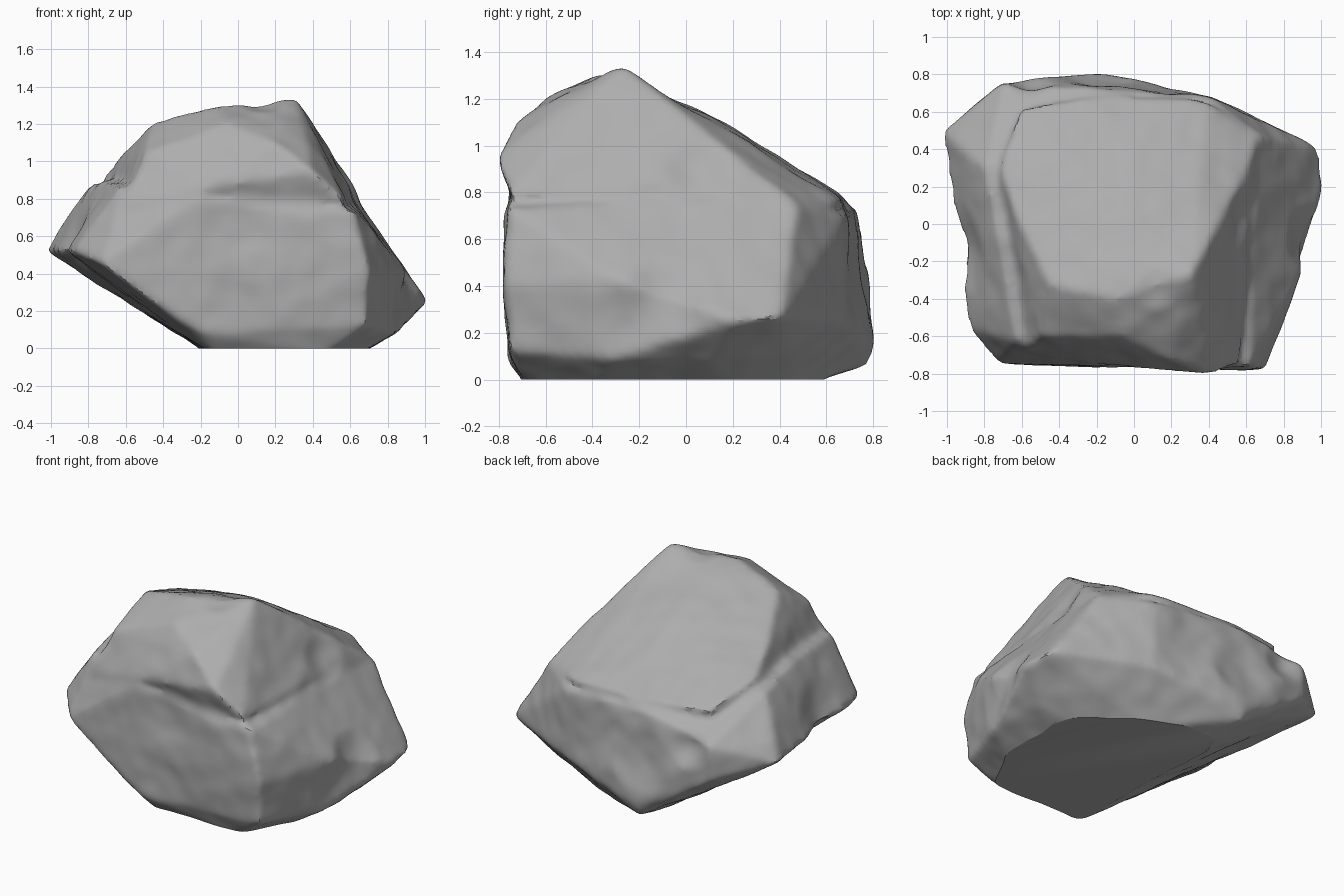
import bpy, bmesh
from mathutils import Vector, noise

cube = bpy.data.objects.get("Cube")
if cube:
    bpy.data.objects.remove(cube, do_unlink=True)

stone = bpy.data.materials.new("grey stone")
stone.use_nodes = True
stone_grey = (0.42, 0.42, 0.42, 1)
stone.diffuse_color = stone_grey
stone.node_tree.nodes["Principled BSDF"].inputs["Base Color"].default_value = stone_grey

# Corners of the upper block: summit, sloping top, front brow and right ledge
summit = [(.31, -.27, 1.345), (-.1, -.4, 1.3), (-.46, -.32, 1.21), (-.06, -.6, 1.21),
          (-.5, -.6, 1.04), (.2, -.73, 1.1), (.4, -.815, .95), (.57, -.75, .79),
          (.61, -.15, .83), (.49, .15, .95), (.61, .3, .88)]
slope = [(-.72, .3, .92), (-.62, 0, 1.05), (-.62, .62, .8), (-.2, .69, .78),
         (.38, .67, .76), (.66, .46, .75), (-.6, -.68, .75), (-.2, -.75, .85)]
core = [(-.3, .3, .3), (.3, .2, .3), (.3, -.6, .4), (-.3, -.6, .4)]

# Corners of the lower block: ground, waist, left shoulder and back
ground = [(-.1, -.66, -.04), (.46, -.68, -.04), (.62, -.4, -.04), (.62, .2, -.04),
          (.3, .46, -.04), (-.14, .44, -.04)]
waist = [(.7, -.78, .4), (.4, -.78, .5), (.68, -.75, .12), (-.2, -.76, .09),
         (-.73, -.75, .45), (-.48, -.76, .27), (-.88, -.56, .52), (-1.03, .5, .52),
         (-.98, .26, .55), (.62, -.76, .74), (.4, -.78, .7), (.64, .1, .77),
         (.88, -.3, .43), (.85, -.3, .09), (.84, .1, .08), (1.015, .22, .25)]
shoulder = [(-.77, -.5, .7), (-.63, -.62, .86), (-.2, -.76, .8), (-.8, .3, .87),
            (-.72, -.1, .9)]
back = [(.98, .41, .27), (.68, .47, .73), (.4, .68, .7), (.42, .68, .25), (-.2, .81, .13),
        (-.2, .77, .06), (-.2, .73, .74), (-.7, .75, .64), (-.72, .74, .42)]


def add_block(bm, corners):
    """Wrap a block of stone tightly round its corners."""
    verts = [bm.verts.new(c) for c in corners]
    hull = bmesh.ops.convex_hull(bm, input=verts)
    loose = {g for g in hull["geom_interior"] + hull["geom_unused"]
             if isinstance(g, bmesh.types.BMVert)}
    bmesh.ops.delete(bm, geom=list(loose), context="VERTS")


bm = bmesh.new()
add_block(bm, summit + slope + core)
add_block(bm, ground + waist + shoulder + back)
mesh = bpy.data.meshes.new("boulder")
bm.to_mesh(mesh)
bm.free()
boulder = bpy.data.objects.new("boulder", mesh)
bpy.context.collection.objects.link(boulder)
bpy.context.view_layer.objects.active = boulder
boulder.select_set(True)

# Fuse the blocks and wear down their edges
fuse = boulder.modifiers.new("fuse", "REMESH")
fuse.mode = "VOXEL"
fuse.voxel_size = .022
wear = boulder.modifiers.new("wear", "SMOOTH")
wear.factor = .5
wear.iterations = 7
for name in ("fuse", "wear"):
    bpy.ops.object.modifier_apply(modifier=name)

# Hollows and bulges: centre, radius, depth along the surface
dents = [((.05, -.78, .65), .18, -.03), ((.06, -.76, .25), .17, -.015),
         ((.93, -.08, .36), .12, -.04), ((-.92, -.12, .56), .15, -.04),
         ((.2, -.1, 1.2), .15, -.02), ((.12, -.35, 1.32), .08, -.025),
         ((-.2, .2, 1.02), .25, .01), ((.18, .73, .5), .15, -.025),
         ((-.55, .76, .6), .09, -.04), ((.57, .05, .87), .1, -.03),
         ((-.2, .78, .42), .14, -.025), ((.85, -.25, .24), .1, -.02)]
bm = bmesh.new()
bm.from_mesh(mesh)
bm.normal_update()
moves = []
for v in bm.verts:
    push = .01 * noise.noise(v.co * 3.2) + .006 * noise.noise(v.co * 8)
    for centre, radius, depth in dents:
        reach = (v.co - Vector(centre)).length / radius
        push += depth * max(0, 1 - reach * reach / 3) ** 2
    moves.append(v.normal * push)
for v, move in zip(bm.verts, moves):
    v.co += move

# Slice the underside off flat at the ground
sliced = bmesh.ops.bisect_plane(bm, geom=bm.verts[:] + bm.edges[:] + bm.faces[:],
                                plane_co=(0, 0, 0), plane_no=(0, 0, 1), clear_inner=True)
rim = [g for g in sliced["geom_cut"] if isinstance(g, bmesh.types.BMEdge)]
bmesh.ops.holes_fill(bm, edges=rim, sides=0)
bm.to_mesh(mesh)
bm.free()

mesh.materials.clear()
mesh.materials.append(stone)
bpy.ops.object.shade_smooth_by_angle(angle=.5)
